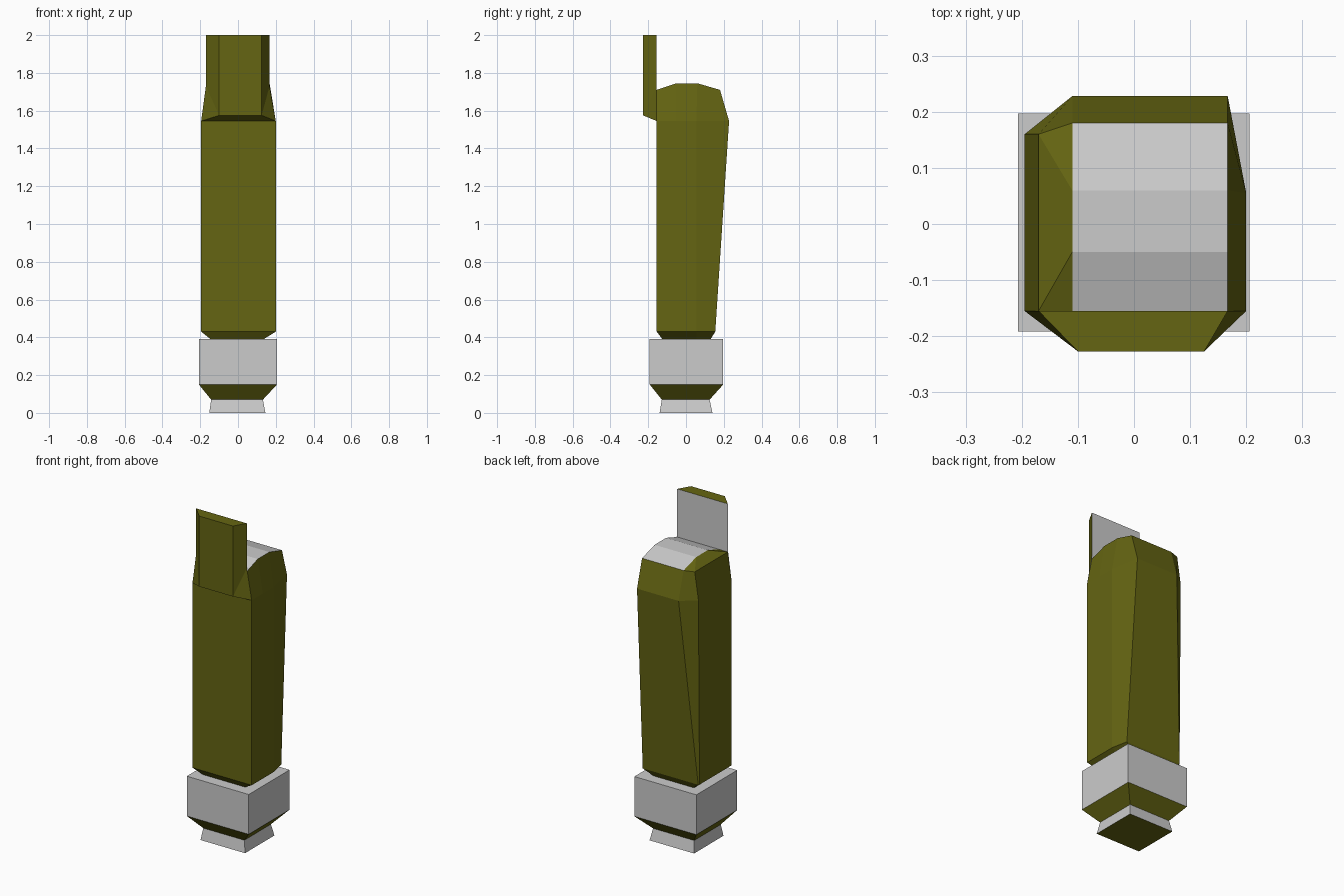
import bpy, bmesh


def material(name, color):
    m = bpy.data.materials.new(name)
    m.diffuse_color = color
    return m


OLIVE = material("olive", (0.13, 0.13, 0.006, 1))
GREY = material("grey", (0.8, 0.8, 0.8, 1))


def build(name, verts, faces, grey=()):
    """Flat-shaded olive mesh; faces whose index is in grey are grey."""
    mesh = bpy.data.meshes.new(name)
    mesh.from_pydata(verts, [], faces)
    mesh.materials.append(OLIVE)
    mesh.materials.append(GREY)
    for i in grey:
        mesh.polygons[i].material_index = 1
    bm = bmesh.new()
    bm.from_mesh(mesh)
    bmesh.ops.recalc_face_normals(bm, faces=bm.faces)
    bm.to_mesh(mesh)
    bm.free()
    obj = bpy.data.objects.new(name, mesh)
    bpy.context.collection.objects.link(obj)
    return obj


def bridge(rings, n):
    """Side quads between consecutive rings of n vertices."""
    return [(r * n + i, r * n + (i + 1) % n, (r + 1) * n + (i + 1) % n, (r + 1) * n + i)
            for r in range(rings - 1) for i in range(n)]


def rect(x0, x1, y0, y1, z):
    return [(x0, y0, z), (x1, y0, z), (x1, y1, z), (x0, y1, z)]


def block(name, low, high, grey):
    faces = bridge(2, 4) + [(0, 1, 2, 3), (4, 5, 6, 7)]
    return build(name, low + high, faces, grey)


# Foot: grey sides with olive underside
block("foot", rect(-0.152, 0.145, -0.14, 0.14, 0),
      rect(-0.142, 0.132, -0.128, 0.125, 0.07), range(4))
# Tapered collar under the band
block("collar", rect(-0.142, 0.132, -0.128, 0.125, 0.07),
      rect(-0.207, 0.206, -0.192, 0.197, 0.15), ())
# Grey band
block("band", rect(-0.207, 0.206, -0.192, 0.197, 0.15),
      rect(-0.207, 0.206, -0.192, 0.197, 0.39), range(6))

# Body: lofted rings of front left, front right, two side points, back right, back left, left back
rings = [
    [(-0.145, -0.125), (0.135, -0.125), (0.135, -0.05), (0.135, 0.055),
     (0.125, 0.13), (-0.14, 0.13), (-0.145, 0.125)],
    [(-0.195, -0.155), (0.2, -0.155), (0.2, -0.05), (0.2, 0.055),
     (0.18, 0.155), (-0.19, 0.155), (-0.195, 0.15)],
    [(-0.195, -0.155), (0.2, -0.155), (0.2, -0.05), (0.2, 0.055),
     (0.167, 0.228), (-0.11, 0.228), (-0.195, 0.16)],
    [(-0.17, -0.155), (0.167, -0.155), (0.167, -0.05), (0.167, 0.06),
     (0.167, 0.18), (-0.11, 0.18), (-0.17, 0.16)],
]
verts = [(x, y, z) for ring, z in zip(rings, (0.39, 0.43, 1.545, 1.71)) for x, y in ring]
for i in (23, 24):  # raise the arch on the right side
    verts[i] = (*verts[i][:2], 1.745)
verts += [(-0.11, -0.155, 1.71), (-0.11, -0.05, 1.745), (-0.11, 0.06, 1.745)]
faces = bridge(4, 7) + [tuple(range(7))]
arch = len(faces)
faces += [(22, 23, 29, 28), (23, 24, 30, 29), (24, 25, 26, 30)]  # grey arched top
faces += [(21, 28, 29), (21, 29, 30), (21, 30, 27), (27, 30, 26)]  # left shoulder
build("body", verts, faces, range(arch, arch + 3))

# Upright tab: chamfered front, flared sides at the base, grey back
front = [(-0.1, -0.227, 1.575), (0.125, -0.227, 1.575),
         (0.125, -0.227, 2), (-0.1, -0.227, 2)]
back = [(-0.195, -0.155, 1.545), (0.2, -0.155, 1.545), (0.167, -0.155, 1.73),
        (0.167, -0.155, 2), (-0.17, -0.155, 2), (-0.17, -0.155, 1.73)]
build("upright_tab", front + back, [
    (0, 1, 2, 3), (0, 4, 5, 1), (3, 2, 7, 8),
    (1, 5, 6), (1, 6, 7, 2), (0, 9, 4), (0, 3, 8, 9),
    (4, 9, 8, 7, 6, 5)], [7])
